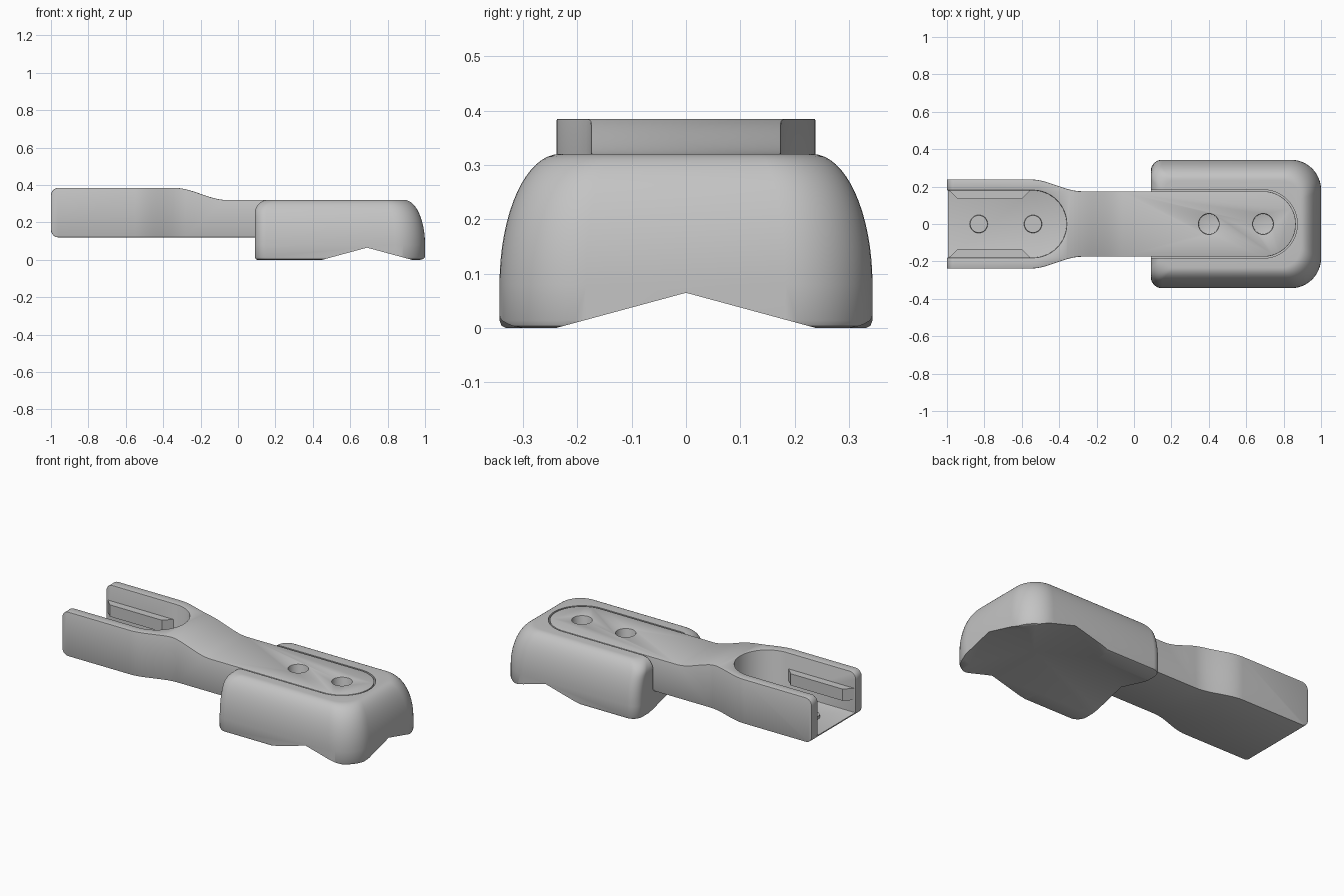
import bpy, bmesh
from math import sin, cos, pi, radians

cube = bpy.data.objects.get("Cube")
if cube:
    bpy.data.objects.remove(cube, do_unlink=True)

grey = bpy.data.materials.new("plain grey")
grey.use_nodes = True
COLOUR = (0.55, 0.55, 0.55, 1)
grey.diffuse_color = COLOUR
grey.node_tree.nodes["Principled BSDF"].inputs["Base Color"].default_value = COLOUR


def loft(name, rings):
    """Skin a stack of closed rings and cap both ends."""
    bm = bmesh.new()
    loops = [[bm.verts.new(p) for p in ring] for ring in rings]
    n = len(loops[0])
    for a, b in zip(loops, loops[1:]):
        for i in range(n):
            j = (i + 1) % n
            bm.faces.new((a[i], a[j], b[j], b[i]))
    bm.faces.new(loops[0][::-1])
    bm.faces.new(loops[-1])
    bmesh.ops.recalc_face_normals(bm, faces=bm.faces)
    mesh = bpy.data.meshes.new(name)
    bm.to_mesh(mesh)
    bm.free()
    mesh.materials.append(grey)
    ob = bpy.data.objects.new(name, mesh)
    bpy.context.collection.objects.link(ob)
    return ob


def prism(name, outline, lo, hi, axis="z"):
    place = {"x": lambda a, b, t: (t, a, b),
             "y": lambda a, b, t: (a, t, b),
             "z": lambda a, b, t: (a, b, t)}[axis]
    return loft(name, [[place(a, b, t) for a, b in outline] for t in (lo, hi)])


def arc(cx, cy, r, start, end, n=12):
    return [(cx + r * cos(radians(start + (end - start) * i / n)),
             cy + r * sin(radians(start + (end - start) * i / n))) for i in range(n + 1)]


def ease(x0, v0, x1, v1, n=14):
    """Smooth S-shaped step between two values."""
    ts = [i / n for i in range(n + 1)]
    return [(x0 + (x1 - x0) * t, v0 + (v1 - v0) * t * t * (3 - 2 * t)) for t in ts]


def apply_modifier(ob, mod):
    bpy.ops.object.select_all(action="DESELECT")
    bpy.context.view_layer.objects.active = ob
    ob.select_set(True)
    bpy.ops.object.modifier_apply(modifier=mod.name)


def boolean(ob, tool, operation="DIFFERENCE"):
    mod = ob.modifiers.new("cut", "BOOLEAN")
    mod.operation, mod.object, mod.solver = operation, tool, "EXACT"
    apply_modifier(ob, mod)
    bpy.data.objects.remove(tool, do_unlink=True)


def finish(ob, width=0):
    if width:
        mod = ob.modifiers.new("edge", "BEVEL")
        mod.width, mod.segments = width, 2
        mod.limit_method, mod.angle_limit = "ANGLE", radians(50)
        apply_modifier(ob, mod)
    bpy.ops.object.select_all(action="DESELECT")
    bpy.context.view_layer.objects.active = ob
    ob.select_set(True)
    bpy.ops.object.shade_smooth_by_angle(angle=radians(32))


def disc(name, x, r, lo, hi, top_r=None):
    return loft(name, [[(px, py, z) for px, py in arc(x, 0, rad, 0, 350, 35)]
                       for z, rad in ((lo, r), (hi, top_r or r))])


# Arm: plan outline crossed with the side profile
NARROW, WIDE, PIVOT = 0.175, 0.238, 0.69
upper = [(-1.0, WIDE)] + ease(-0.55, WIDE, -0.28, NARROW)
plan = [(x, -y) for x, y in upper] + arc(PIVOT, 0, NARROW, -90, 90, 32) + upper[::-1]
arm = prism("arm", plan, 0.0, 0.5)
side = (arc(-0.96, 0.16, 0.04, 270, 180, 6) + arc(-0.96, 0.345, 0.04, 180, 90, 6)
        + ease(-0.34, 0.385, -0.06, 0.32) + [(1.1, 0.32), (1.1, 0.12)])
boolean(arm, prism("side_profile", side, -0.5, 0.5, "y"), "INTERSECT")

# Open pocket at the wide end
POCKET, FLOOR = 0.18, 0.145
slot = [(-1.2, -POCKET)] + arc(-0.54, 0, POCKET, -90, 90, 32) + [(-1.2, POCKET)]
boolean(arm, prism("pocket_cutter", slot, FLOOR, 0.6))

# Blind screw holes over the foot
for x in (0.4, PIVOT):
    boolean(arm, disc("hole_cutter", x, 0.055, 0.25, 0.4))
finish(arm, 0.006)

# Guide rails along the pocket walls
for label, s in (("left", 1), ("right", -1)):
    rail = [(-0.995, s * 0.185), (-0.945, s * 0.135), (-0.6, s * 0.135), (-0.55, s * 0.185)]
    finish(prism(label + "_pocket_rail", rail, 0.22, 0.29))

# Low buttons on the pocket floor
for i, x in enumerate((-0.83, -0.54)):
    finish(disc("pocket_button_%d" % (i + 1), x, 0.05, FLOOR - 0.01, FLOOR + 0.015, 0.046))


# Foot: rounded block whose sides curve in towards the top
def foot_ring(z, inset, back):
    x0, x1, y = 0.09 + back, 1.0 - inset, 0.343 - inset
    r = 0.16 - 0.5 * inset
    q = 0.06
    pts = (arc(x1 - r, y - r, r, 0, 90) + arc(x0 + q, y - q, q, 90, 180)
           + arc(x0 + q, q - y, q, 180, 270) + arc(x1 - r, r - y, r, 270, 360))
    return [(a, b, z) for a, b in pts]


TOP = 0.32
rings = [foot_ring(0, 0.012, 0.012), foot_ring(0.004, 0.004, 0.004), foot_ring(0.014, 0, 0)]
for i in range(17):
    a = pi / 2 * i / 16
    z = 0.08 + (TOP - 0.08) * sin(a)
    b = max(0, (z - 0.25) / 0.07)
    rings.append(foot_ring(z, 0.11 * (1 - cos(a)), 0.07 * (1 - (1 - b * b) ** 0.5 if b < 1 else 1)))
foot = loft("foot", rings)

# Crossed V grooves under the foot
for axis, c in (("x", 0), ("y", PIVOT)):
    vee = [(c - 0.48, -0.065), (c, 0.065), (c + 0.48, -0.065)]
    boolean(foot, prism("groove_cutter", vee, -1.5, 1.5, axis))

# Recess that holds the arm with a thin gap around it
gap = NARROW + 0.008
recess = [(-0.2, -gap)] + arc(PIVOT, 0, gap, -90, 90, 32) + [(-0.2, gap)]
boolean(foot, prism("recess_cutter", recess, 0.13, 0.5))
finish(foot)
